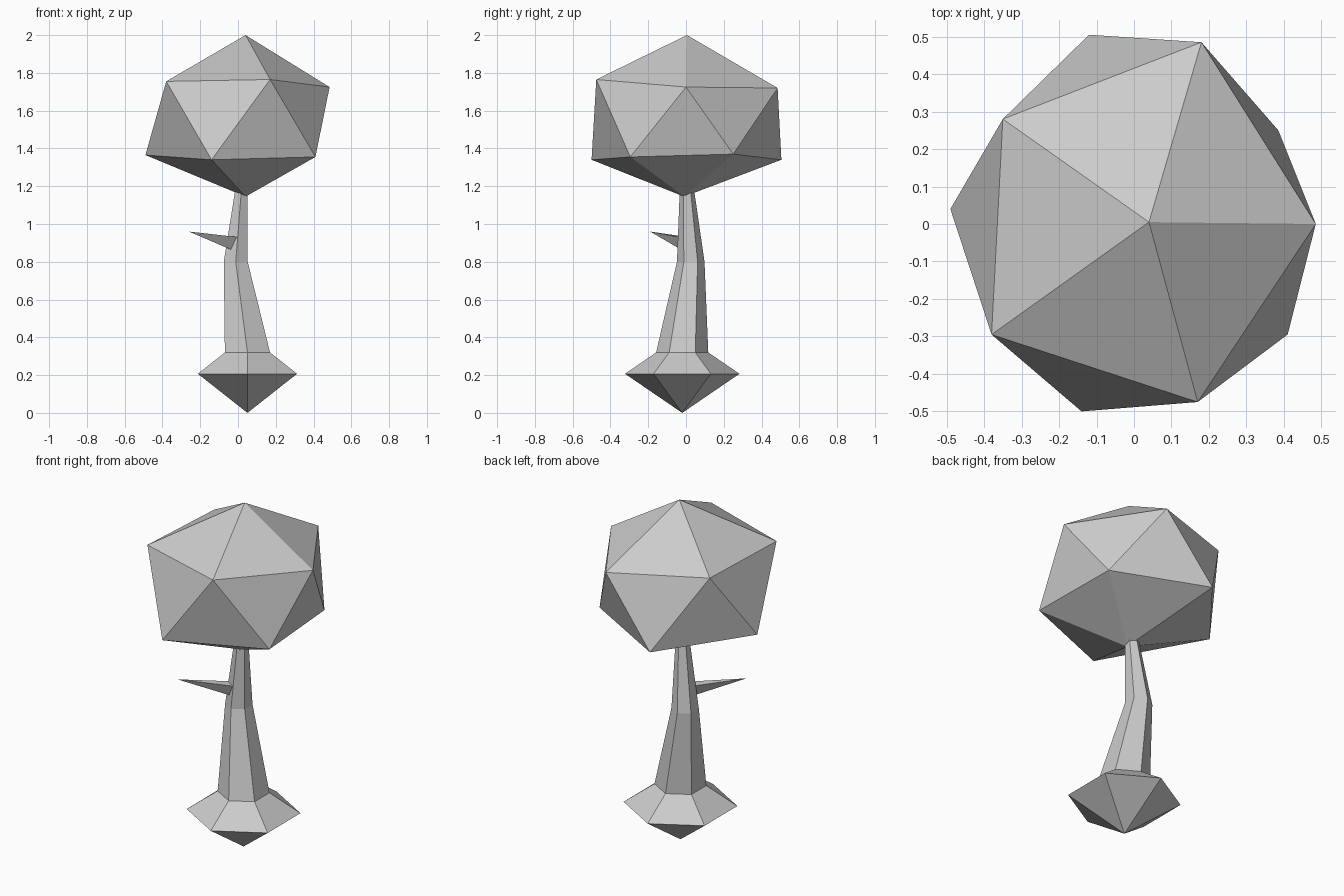
import bpy, bmesh
from math import radians, sin, cos

if "Cube" in bpy.data.objects:
    bpy.data.objects.remove(bpy.data.objects["Cube"])


def finish(bm, name):
    bmesh.ops.recalc_face_normals(bm, faces=bm.faces)
    mesh = bpy.data.meshes.new(name)
    bm.to_mesh(mesh)
    bm.free()
    obj = bpy.data.objects.new(name, mesh)
    bpy.context.collection.objects.link(obj)
    return obj


def hull(name, points):
    bm = bmesh.new()
    verts = [bm.verts.new(p) for p in points]
    bmesh.ops.convex_hull(bm, input=verts)
    return finish(bm, name)


def hex_loft(name, tip, sections):
    """Six-sided loft through (x, y, z, radius), closed by a point at the bottom."""
    bm = bmesh.new()
    rings = []
    for x, y, z, r in sections:
        angles = [radians(60 * i - 90) for i in range(6)]
        rings.append([bm.verts.new((x + r * cos(a), y + r * sin(a), z)) for a in angles])
    point = bm.verts.new(tip)
    for i in range(6):
        j = (i + 1) % 6
        bm.faces.new((point, rings[0][j], rings[0][i]))
        for low, high in zip(rings, rings[1:]):
            bm.faces.new((low[i], low[j], high[j], high[i]))
    bm.faces.new(rings[-1])
    return finish(bm, name)


# Trunk with flared root and pointed underside
hex_loft("trunk", (0.05, -0.02, 0.0), [
    (0.05, -0.02, 0.207, 0.303),
    (0.05, -0.02, 0.32, 0.138),
    (-0.012, 0.025, 0.80, 0.073),
    (0.018, 0.005, 1.18, 0.038),
])

# Three-sided broken twig
hull("twig", [
    (-0.26, -0.19, 0.96),
    (0.005, -0.033, 0.93),
    (-0.035, 0.015, 0.93),
    (-0.015, -0.01, 0.855),
])

# Canopy: a slightly irregular icosahedron
hull("canopy", [
    (0.04, 0.005, 2.0),
    (0.18, 0.485, 1.72), (-0.35, 0.28, 1.75), (-0.38, -0.295, 1.755),
    (0.17, -0.475, 1.765), (0.485, 0.0, 1.725),
    (-0.12, 0.505, 1.34), (-0.49, 0.04, 1.365), (-0.14, -0.50, 1.34),
    (0.41, -0.295, 1.355), (0.385, 0.25, 1.37),
    (0.04, -0.01, 1.145),
])
